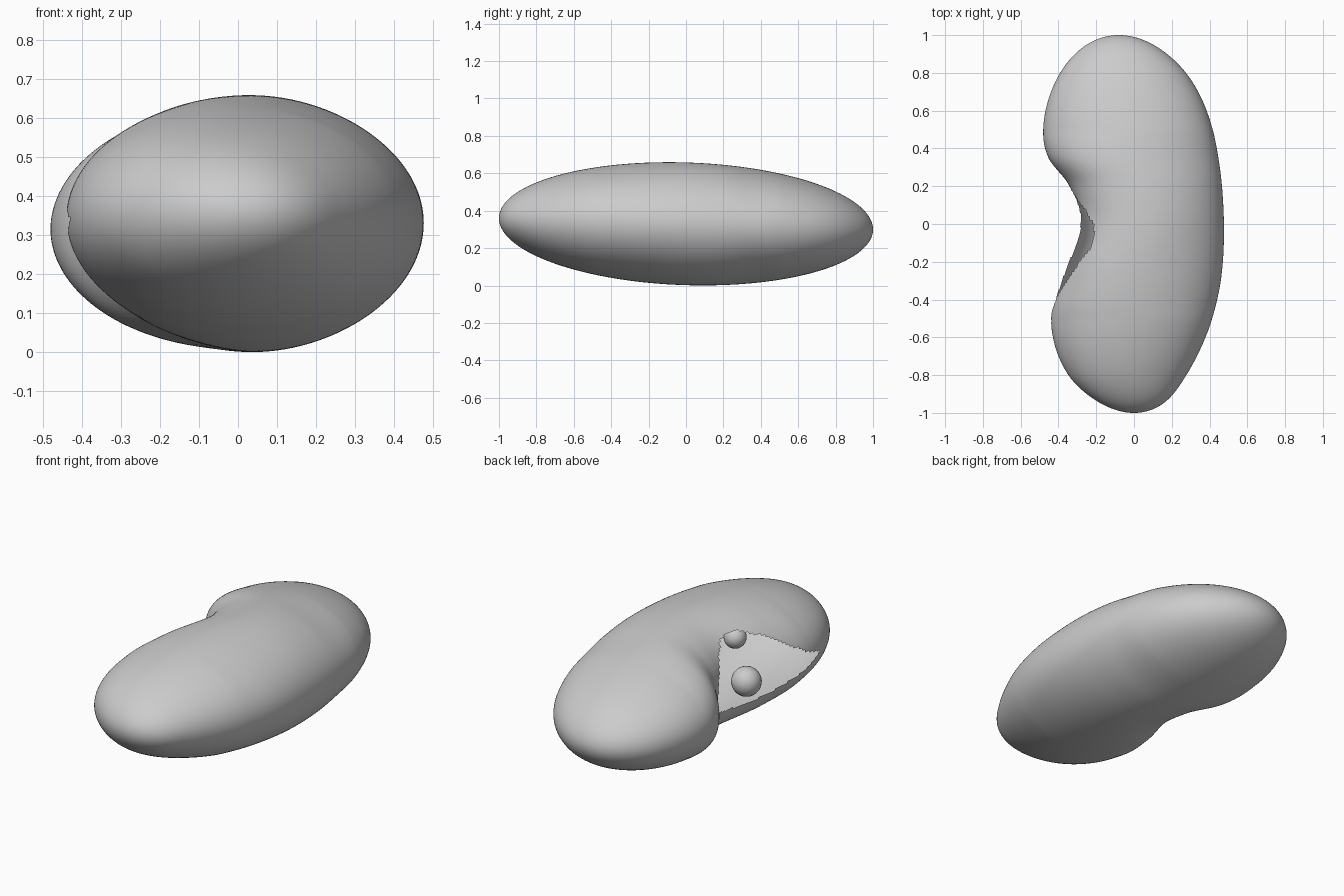
import bpy, bmesh
from math import sin, cos, pi, sqrt, copysign

cube = bpy.data.objects.get("Cube")
if cube:
    bpy.data.objects.remove(cube, do_unlink=True)

grey = bpy.data.materials.new("plain grey")
grey.use_nodes = True
colour = (0.6, 0.6, 0.6, 1)
grey.diffuse_color = colour
grey.node_tree.nodes["Principled BSDF"].inputs["Base Color"].default_value = colour

# Plan outline: (y, centre x, width factor)
PLAN = [(-1, 0, .53), (-.8, -.035, .52), (-.5, -.013, .493), (-.28, .035, .445),
        (0, .088, .388), (.2, .062, .412), (.35, -.003, .48), (.5, -.032, .518),
        (.8, -.058, .555), (1, -.08, .56)]


def plan(y):
    """Smooth interpolation of the outline at y."""
    i = next((k for k in range(len(PLAN) - 2) if y <= PLAN[k + 1][0]), len(PLAN) - 2)

    def slope(k, c):
        a, b = PLAN[max(k - 1, 0)], PLAN[min(k + 1, len(PLAN) - 1)]
        return (b[c] - a[c]) / (b[0] - a[0])

    p, q = PLAN[i], PLAN[i + 1]
    d = q[0] - p[0]
    t = (y - p[0]) / d
    s = t * t * (3 - 2 * t)
    return [p[c] + (q[c] - p[c]) * s
            + d * t * (1 - t) * ((1 - t) * slope(i, c) - t * slope(i + 1, c))
            for c in (1, 2)]


def mid_height(y):
    return .33 - .03 * y


def in_opening(p):
    """True where the hollow side is open."""
    t = (p.y + .6) / .81
    if not 0 < t < 1 or p.x > plan(p.y)[0]:
        return False
    reach = sin(pi * t ** 1.6)
    return -.14 * sqrt(reach) < p.z - mid_height(p.y) < .25 * reach


def finish(bm, name):
    mesh = bpy.data.meshes.new(name)
    bm.to_mesh(mesh)
    bm.free()
    mesh.materials.append(grey)
    mesh.shade_smooth()
    obj = bpy.data.objects.new(name, mesh)
    bpy.context.collection.objects.link(obj)
    return obj


# Curved shell: elliptical rings lofted along y
RINGS, SIDES = 160, 144
bm = bmesh.new()
rings = []
for i in range(1, RINGS):
    y = -cos(pi * i / RINGS)
    centre, width = plan(y)
    r = sqrt(1 - y * y)
    hollow = max(0, 1 - (y / .5) ** 2)
    ring = []
    for j in range(SIDES):
        a = 2 * pi * j / SIDES
        # the hollow side is fuller than an ellipse and its crown leans over
        power = 1 - .15 * hollow * max(0, -cos(a))
        z = copysign(abs(sin(a)) ** power, sin(a))
        lean = .05 * hollow * sin(a) ** 2
        ring.append(bm.verts.new((centre + width * r * cos(a) - lean, y,
                                  mid_height(y) + .328 * r * z)))
    rings.append(ring)
for lower, upper in zip(rings, rings[1:]):
    for j in range(SIDES):
        k = (j + 1) % SIDES
        bm.faces.new((lower[j], upper[j], upper[k], lower[k]))
for ring, y in ((rings[0], -1), (rings[-1], 1)):
    tip = bm.verts.new((plan(y)[0], y, mid_height(y)))
    for j in range(SIDES):
        bm.faces.new((tip, ring[j], ring[(j + 1) % SIDES]))
bmesh.ops.recalc_face_normals(bm, faces=bm.faces)
gap = [f for f in bm.faces if in_opening(f.calc_center_median())]
bmesh.ops.delete(bm, geom=gap, context='FACES')
finish(bm, "bean_shell")

# Small round pieces inside the opening
for name, place, radius in (("upper_inner_ball", (-.1, -.3, .44), .06),
                            ("lower_inner_ball", (-.15, -.33, .19), .08)):
    bm = bmesh.new()
    bmesh.ops.create_uvsphere(bm, u_segments=20, v_segments=12, radius=radius)
    finish(bm, name).location = place
